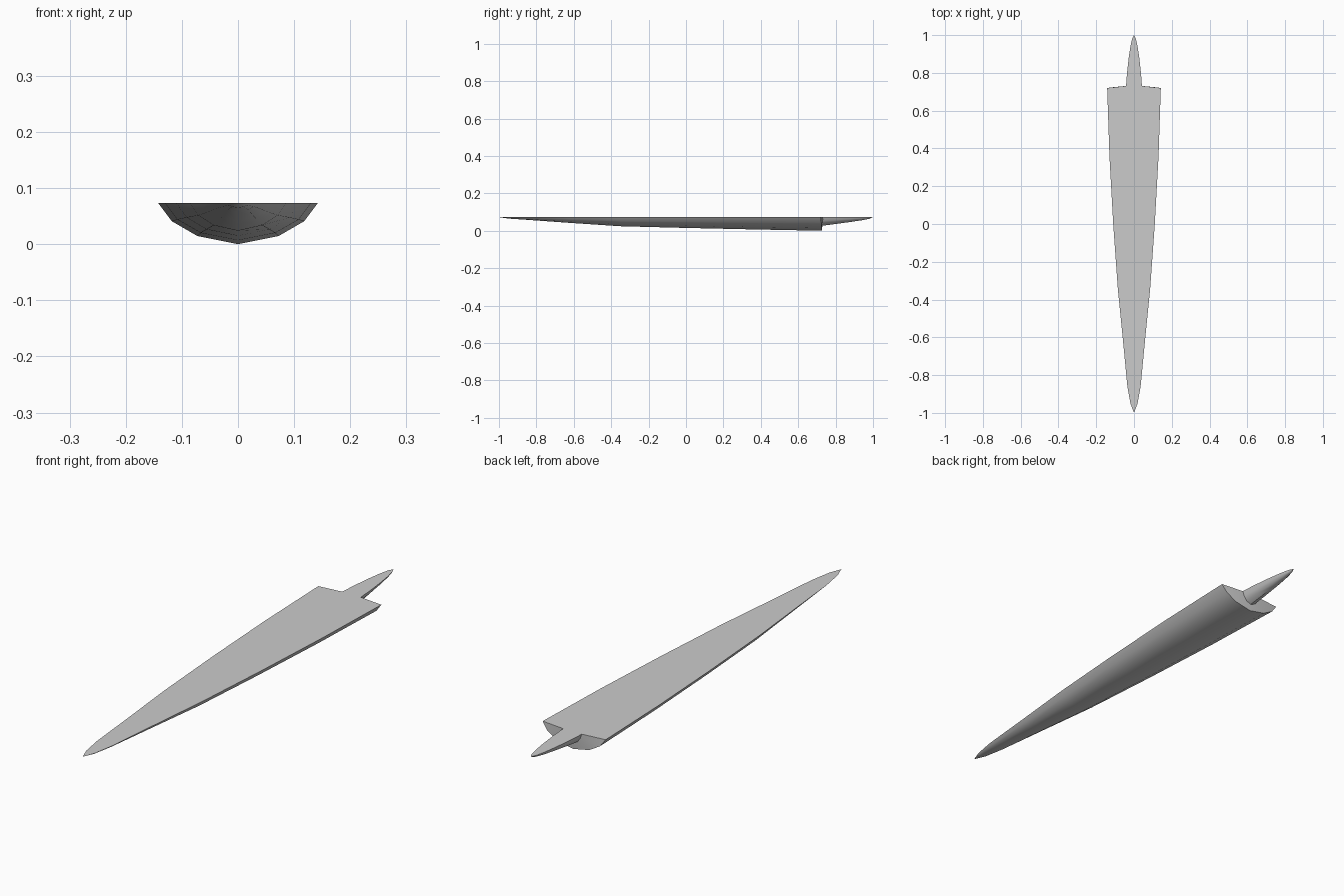
import bpy, bmesh

if "Cube" in bpy.data.objects:
    bpy.data.objects.remove(bpy.data.objects["Cube"])

DECK_Z = 0.073

# half cross-section as (fraction of half width, fraction of depth), deck edge to keel
HALF = [(1, 0), (0.83, 0.44), (0.51, 0.80), (0, 1)]
SECTION = HALF + [(-x, d) for x, d in reversed(HALF[:-1])] + [(0, 0)]


def loft(name, stations, tip_y, bulge=0.0):
    """Skin flat-topped sections (y, half width, depth) and close them to a point at tip_y."""
    bm = bmesh.new()
    rings = []
    for i, (y, w, d) in enumerate(stations):
        b = bulge if i == 0 else 0
        rings.append([bm.verts.new((w * x, y + b * (1 - x * x) * (1 - 0.6 * k), DECK_Z - d * k))
                      for x, k in SECTION])
    n = len(SECTION)
    for a, c in zip(rings, rings[1:]):
        for i in range(n):
            j = (i + 1) % n
            bm.faces.new((a[i], a[j], c[j], c[i]))
    tip = bm.verts.new((0, tip_y, DECK_Z))
    for i in range(n):
        bm.faces.new((rings[-1][i], rings[-1][(i + 1) % n], tip))
    # end cap: fan around the deck centre point
    for i in range(n - 2):
        bm.faces.new((rings[0][-1], rings[0][i], rings[0][i + 1]))
    bmesh.ops.recalc_face_normals(bm, faces=bm.faces)
    mesh = bpy.data.meshes.new(name)
    bm.to_mesh(mesh)
    bm.free()
    ob = bpy.data.objects.new(name, mesh)
    bpy.context.collection.objects.link(ob)
    bpy.ops.object.select_all(action='DESELECT')
    ob.select_set(True)
    bpy.context.view_layer.objects.active = ob
    bpy.ops.object.shade_smooth_by_angle(angle=0.7)
    return ob


# long tapering hull, flat deck on top, pointed towards the front
loft("hull", [(0.72, 0.142, 0.073), (0.36, 0.130, 0.066), (0.0, 0.110, 0.058),
              (-0.35, 0.085, 0.049), (-0.62, 0.058, 0.031), (-0.86, 0.035, 0.014),
              (-0.95, 0.019, 0.008)], -1.0, bulge=0.015)

# small pointed tail spike behind the stern
loft("tail_spike", [(0.73, 0.042, 0.046), (0.80, 0.037, 0.037), (0.88, 0.028, 0.026),
                    (0.94, 0.019, 0.017), (0.98, 0.010, 0.009)], 1.0)
